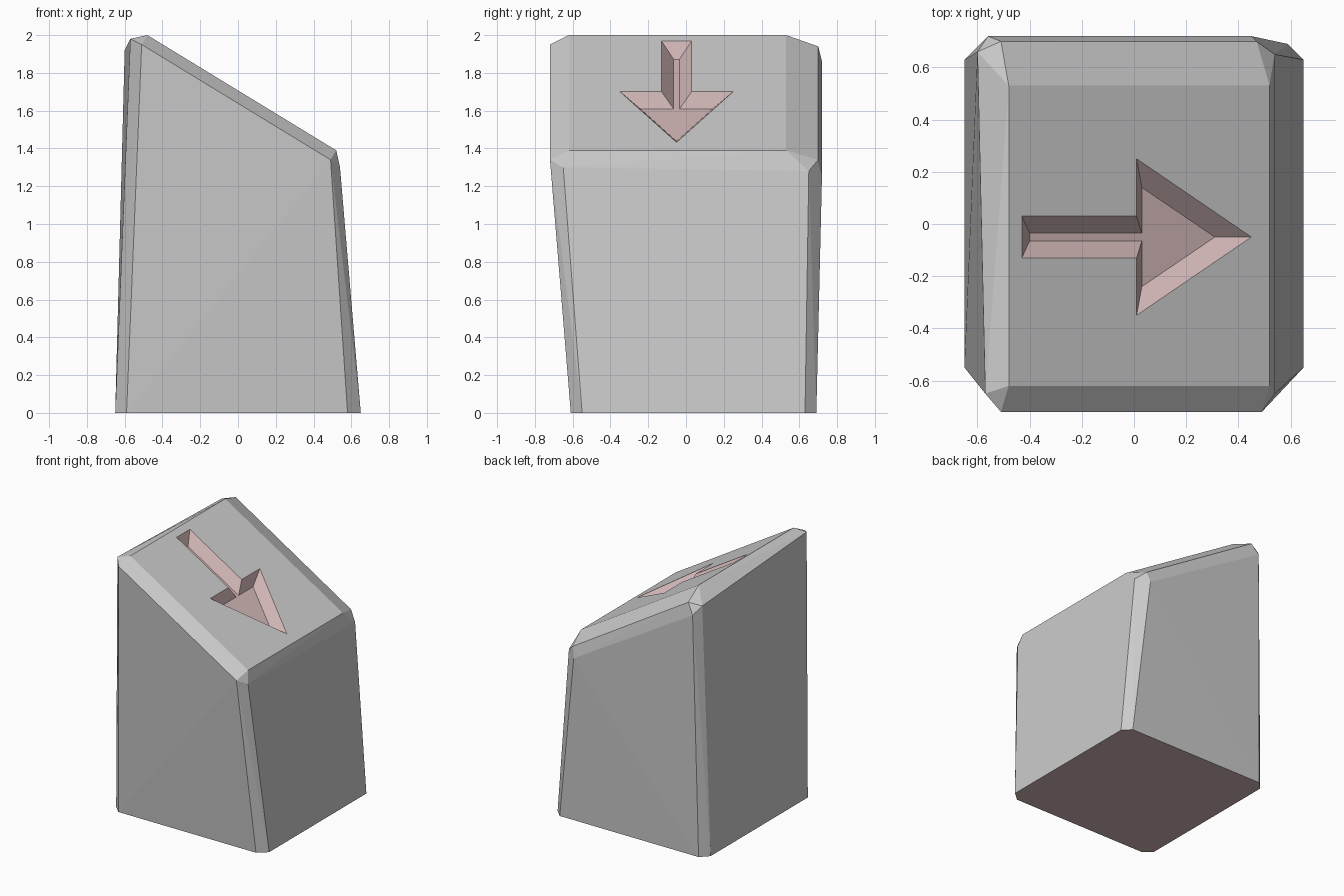
import bpy, bmesh

old = bpy.data.objects.get("Cube")
if old:
    bpy.data.objects.remove(old, do_unlink=True)


def material(name, rgb):
    m = bpy.data.materials.new(name)
    m.use_nodes = True
    m.diffuse_color = (*rgb, 1)
    m.node_tree.nodes["Principled BSDF"].inputs["Base Color"].default_value = (*rgb, 1)
    return m


mats = [material("stone_grey", (0.6, 0.6, 0.6)), material("pale_pink", (0.63, 0.46, 0.46))]


def make_object(name, bm):
    bmesh.ops.recalc_face_normals(bm, faces=bm.faces)
    mesh = bpy.data.meshes.new(name)
    bm.to_mesh(mesh)
    bm.free()
    ob = bpy.data.objects.new(name, mesh)
    bpy.context.collection.objects.link(ob)
    for m in mats:
        mesh.materials.append(m)
    return ob


def slope(x):
    """Height of the sloping top at x."""
    return 2.0 - 0.61 * (x + 0.48)


# Tapered block: clipped-corner base, side rims and sloping top
base = [(-.59, -.61), (.58, -.61), (.65, -.55), (.65, .63),
        (.59, .69), (-.59, .69), (-.65, .63), (-.65, -.55)]
rims = [(-.51, -.72, 1.95), (.49, -.72, 1.34),      # front
        (.54, -.65, 1.30), (.54, .65, 1.28),        # right
        (.45, .72, 1.26), (-.56, .72, 1.86),        # back
        (-.60, .66, 1.92), (-.57, -.65, 1.98),      # left
        (-.51, .70, 1.94), (.47, .70, 1.34)]        # rounded back edge
top = [(x, y, slope(x)) for x in (-.48, .52) for y in (-.62, .53)]
bm = bmesh.new()
for p in [(x, y, 0) for x, y in base] + rims + top:
    bm.verts.new(p)
bmesh.ops.convex_hull(bm, input=bm.verts)
bmesh.ops.dissolve_limit(bm, angle_limit=0.005, verts=bm.verts, edges=bm.edges)
bm.normal_update()
for f in bm.faces:
    f.material_index = int(f.normal.z < -0.9)   # underside
block = make_object("sloped_block", bm)

# Arrow recess cutter: narrow floor, outline on the slope, cap above
outline = [(-.43, .03), (.01, .03), (.01, .25), (.45, -.05),
           (.01, -.35), (.01, -.13), (-.43, -.13)]
floor = [(-.40, -.035), (.03, -.035), (.03, .14), (.31, -.05),
         (.03, -.24), (.03, -.065), (-.40, -.065)]
bm = bmesh.new()
rings = [[bm.verts.new((x, y, slope(x) + dz)) for x, y in pts]
         for pts, dz in ((floor, -.08), (outline, 0), (outline, .1))]
for a, b in zip(rings, rings[1:]):
    for i in range(len(a)):
        j = (i + 1) % len(a)
        bm.faces.new((a[i], a[j], b[j], b[i]))
bm.faces.new(rings[0])
bm.faces.new(rings[-1])
for f in bm.faces:
    f.material_index = 1
cutter = make_object("arrow_cutter", bm)

# Carve the arrow and discard the cutter
mod = block.modifiers.new("arrow_recess", "BOOLEAN")
mod.operation = "DIFFERENCE"
mod.solver = "EXACT"
mod.object = cutter
bpy.context.view_layer.objects.active = block
bpy.ops.object.modifier_apply(modifier=mod.name)
bpy.data.objects.remove(cutter, do_unlink=True)
